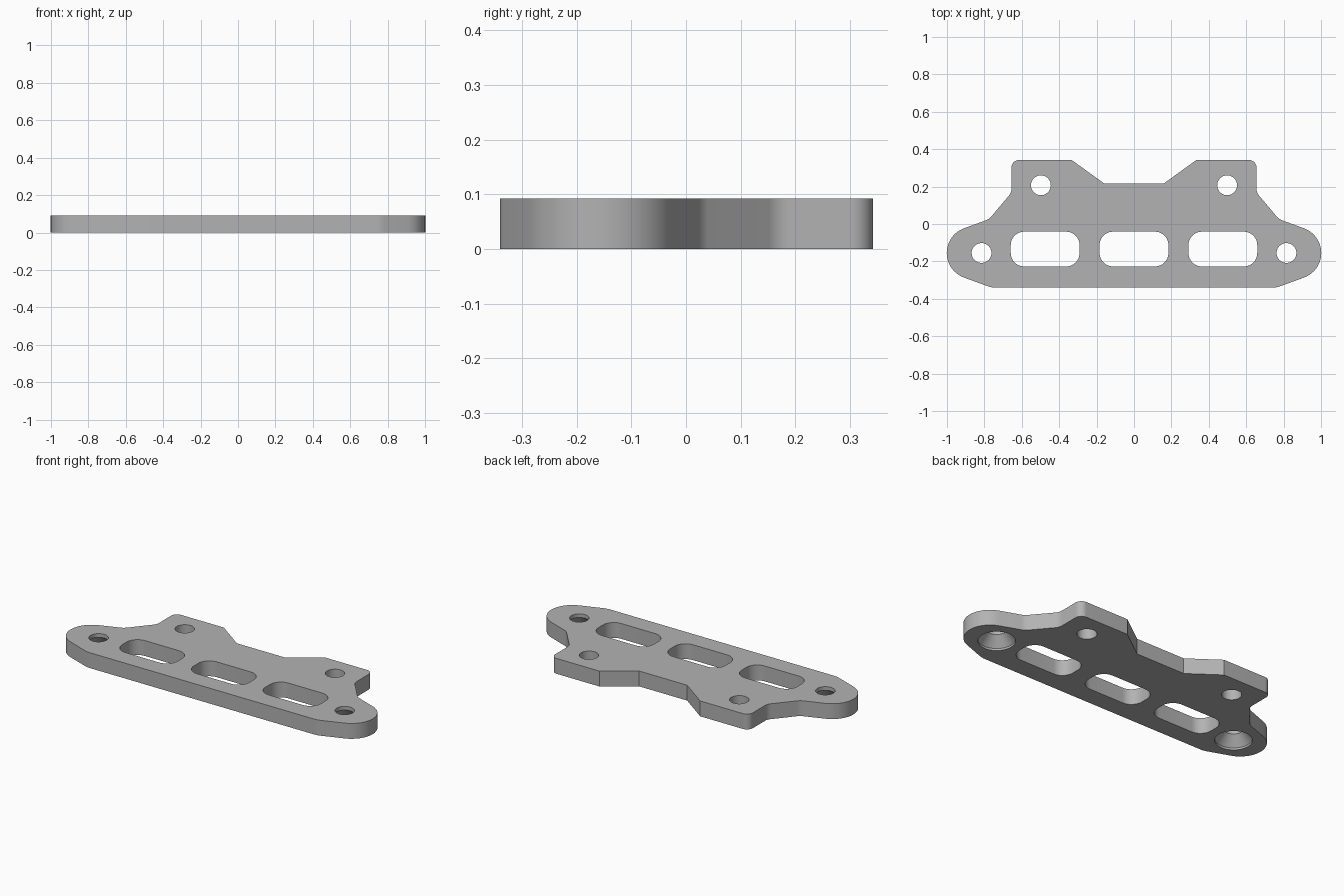
import bpy, bmesh, math
from mathutils import Vector

if "Cube" in bpy.data.objects:
    bpy.data.objects.remove(bpy.data.objects["Cube"], do_unlink=True)

THICK = 0.092

steel = bpy.data.materials.new("plain grey")
steel.use_nodes = True
grey = (0.45, 0.45, 0.45, 1)
steel.diffuse_color = grey
steel.node_tree.nodes["Principled BSDF"].inputs["Base Color"].default_value = grey


def rounded(corners, steps=10):
    """Closed outline from (x, y, radius) corners, each rounded by a tangent arc."""
    points = []
    for i, (x, y, radius) in enumerate(corners):
        p = Vector((x, y))
        before = (Vector(corners[i - 1][:2]) - p).normalized()
        after = (Vector(corners[(i + 1) % len(corners)][:2]) - p).normalized()
        if radius == 0:
            points.append(p)
            continue
        half = before.angle(after) / 2
        centre = p + (before + after).normalized() * radius / math.sin(half)
        start = p + before * radius / math.tan(half) - centre
        end = p + after * radius / math.tan(half) - centre
        sweep = start.angle_signed(end)
        for k in range(steps + 1):
            a = -sweep * k / steps
            points.append(centre + Vector((start.x * math.cos(a) - start.y * math.sin(a),
                                           start.x * math.sin(a) + start.y * math.cos(a))))
    return points


def make_object(name, bm):
    bmesh.ops.recalc_face_normals(bm, faces=bm.faces)
    mesh = bpy.data.meshes.new(name)
    bm.to_mesh(mesh)
    bm.free()
    mesh.materials.append(steel)
    obj = bpy.data.objects.new(name, mesh)
    bpy.context.collection.objects.link(obj)
    return obj


def prism(name, outline, low, high):
    bm = bmesh.new()
    face = bm.faces.new([bm.verts.new((p.x, p.y, low)) for p in outline])
    top = bmesh.ops.extrude_face_region(bm, geom=[face])["geom"]
    bmesh.ops.translate(bm, vec=(0, 0, high - low),
                        verts=[v for v in top if isinstance(v, bmesh.types.BMVert)])
    return make_object(name, bm)


def turned(name, x, y, profile, sides=40):
    """Solid of revolution from (radius, height) pairs."""
    bm = bmesh.new()
    rings = []
    for r, z in profile:
        rings.append([bm.verts.new((x + r * math.cos(math.tau * k / sides),
                                    y + r * math.sin(math.tau * k / sides), z))
                      for k in range(sides)])
    for a, b in zip(rings, rings[1:]):
        for k in range(sides):
            n = (k + 1) % sides
            bm.faces.new((a[k], a[n], b[n], b[k]))
    bm.faces.new(rings[0])
    bm.faces.new(rings[-1])
    return make_object(name, bm)


# Plate outline: right half from back to front, mirrored for the other half
half = [(0.16, 0.217, 0), (0.333, 0.342, 0), (0.655, 0.342, 0.04),
        (0.655, 0.168, 0.06), (0.775, 0.026, 0.07), (1.269, -0.155, 0.14),
        (0.762, -0.34, 0.12)]
plate = prism("mounting_plate",
              rounded(half + [(-x, y, r) for x, y, r in reversed(half)], 16),
              0, THICK)

# Three rounded slots
cutters = []
for cx in (-0.475, 0, 0.475):
    corners = [(cx + sx * 0.184, -0.134 + sy * 0.093, 0.072)
               for sx, sy in ((1, 1), (1, -1), (-1, -1), (-1, 1))]
    cutters.append(prism("slot_cutter", rounded(corners), -0.1, 0.2))

# Plain holes at the back, countersunk holes at the ends (wide side below)
for side in (-1, 1):
    cutters.append(turned("bolt_hole_cutter", side * 0.498, 0.207,
                          [(0.053, -0.1), (0.053, 0.2)]))
    cutters.append(turned("countersink_cutter", side * 0.815, -0.155,
                          [(0.1, -0.1), (0.1, 0.012), (0.053, 0.07), (0.053, 0.2)]))

for cutter in cutters:
    cutter.hide_render = True
    cut = plate.modifiers.new("cut", "BOOLEAN")
    cut.operation = "DIFFERENCE"
    cut.solver = "EXACT"
    cut.object = cutter

# Apply the cuts and drop the cutters
bpy.context.view_layer.update()
graph = bpy.context.evaluated_depsgraph_get()
finished = bpy.data.meshes.new_from_object(plate.evaluated_get(graph))
plate.modifiers.clear()
plate.data = finished
for cutter in cutters:
    bpy.data.objects.remove(cutter, do_unlink=True)

# Smooth the curved walls, keep the rims sharp
bpy.ops.object.select_all(action="DESELECT")
plate.select_set(True)
bpy.context.view_layer.objects.active = plate
bpy.ops.object.shade_smooth_by_angle(angle=math.radians(30))
